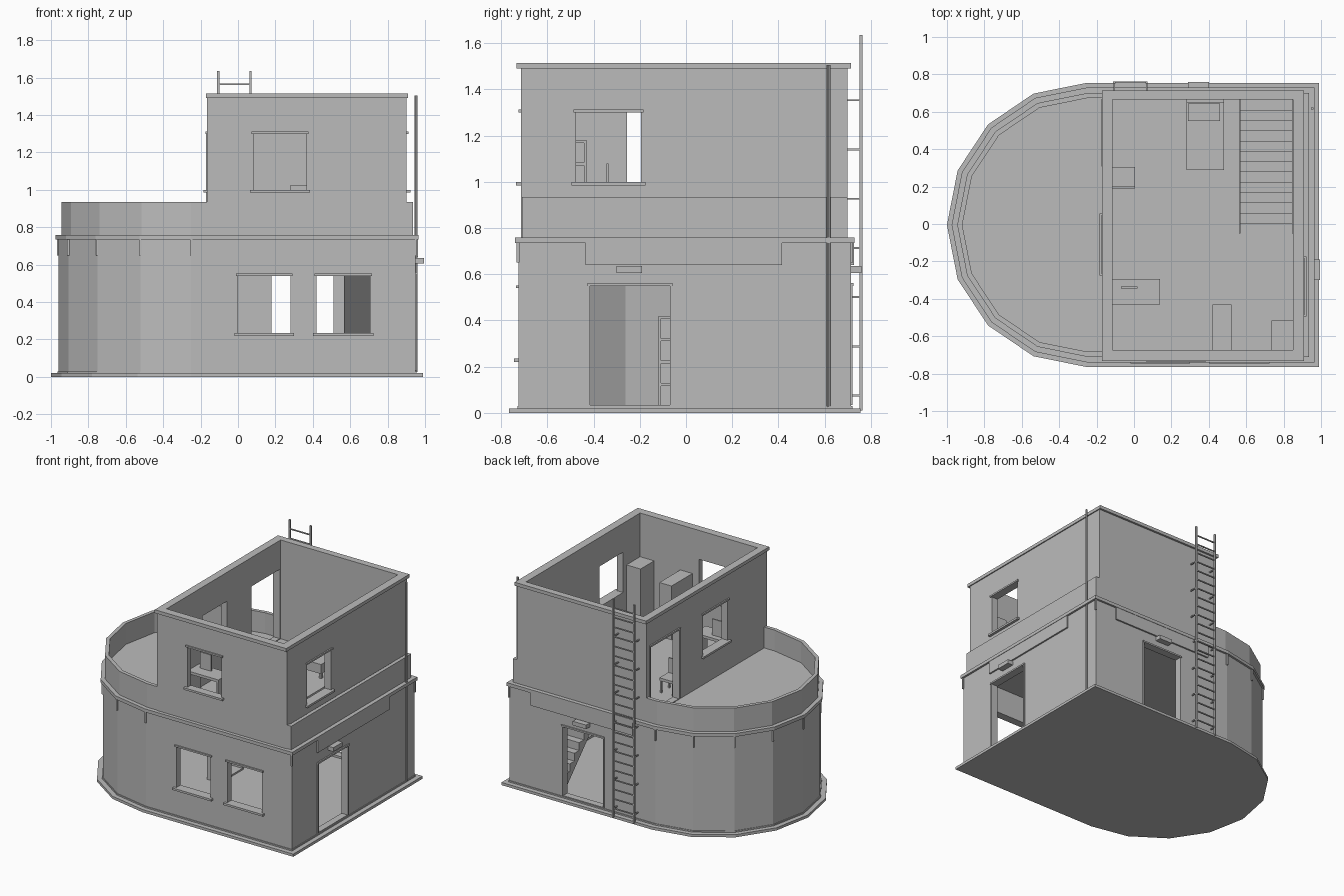
import bpy
import bmesh
from math import sin, cos, pi
from mathutils import Vector

cube = bpy.data.objects.get("Cube")
if cube:
    bpy.data.objects.remove(cube, do_unlink=True)

# One plain material
grey = bpy.data.materials.new("plain grey")
grey.use_nodes = True
tone = (0.5, 0.5, 0.5, 1)
grey.diffuse_color = tone
grey.node_tree.nodes["Principled BSDF"].inputs["Base Color"].default_value = tone
MID = -0.005  # y of the building's centre line


def finish(name, bm):
    bmesh.ops.recalc_face_normals(bm, faces=bm.faces)
    mesh = bpy.data.meshes.new(name)
    bm.to_mesh(mesh)
    bm.free()
    mesh.materials.append(grey)
    obj = bpy.data.objects.new(name, mesh)
    bpy.context.collection.objects.link(obj)
    return obj


def boxes(name, spans):
    """Each span is (x0, x1, y0, y1, z0, z1)."""
    bm = bmesh.new()
    for x0, x1, y0, y1, z0, z1 in spans:
        low, high = Vector((x0, y0, z0)), Vector((x1, y1, z1))
        for v in bmesh.ops.create_cube(bm, size=1)["verts"]:
            v.co = (low + high) / 2 + v.co * (high - low)
    return finish(name, bm)


def prism(name, outline, z0, z1):
    bm = bmesh.new()
    face = bm.faces.new([bm.verts.new((x, y, z0)) for x, y in outline])
    new = bmesh.ops.extrude_face_region(bm, geom=[face])["geom"]
    for v in new:
        if isinstance(v, bmesh.types.BMVert):
            v.co.z = z1
    return finish(name, bm)


def ring(name, outer, inner, z0, z1):
    bm = bmesh.new()
    loops = [[bm.verts.new((x, y, z)) for x, y in line]
             for line, z in ((outer, z0), (outer, z1), (inner, z1), (inner, z0))]
    n = len(outer)
    for k in range(4):
        a, b = loops[k], loops[(k + 1) % 4]
        for i in range(n):
            j = (i + 1) % n
            bm.faces.new((a[i], a[j], b[j], b[i]))
    return finish(name, bm)


def plan(inset):
    """Ground plan: straight on the right, half ellipse on the left."""
    right, half = 0.99 - inset, 0.76 - inset
    pts = [(right, MID - half), (right, MID + half)]
    for k in range(9):
        t = k * pi / 8
        pts.append((-0.25 - (0.75 - inset) * sin(t), MID + half * cos(t)))
    return pts


def rect(x0, x1, y0, y1):
    return [(x0, y0), (x1, y0), (x1, y1), (x0, y1)]


def cut(obj, spans):
    cutter = boxes("cutter", spans)
    cutter.hide_render = True
    mod = obj.modifiers.new("openings", "BOOLEAN")
    mod.operation, mod.solver, mod.object = "DIFFERENCE", "EXACT", cutter
    bpy.context.view_layer.objects.active = obj
    bpy.ops.object.modifier_apply(modifier=mod.name)
    bpy.data.objects.remove(cutter, do_unlink=True)


def on_wall(axis, wall, side, a0, a1, z0, z1, out, back=0.02):
    """Box lying along a wall, reaching out from it and a little into it."""
    d0, d1 = sorted((wall - side * back, wall + side * out))
    return (d0, d1, a0, a1, z0, z1) if axis == "x" else (a0, a1, d0, d1, z0, z1)


def opening(name, axis, wall, side, a0, a1, z0, z1, door=False):
    """Adds the trim and returns the box to cut."""
    lip = 0.012
    trim = [on_wall(axis, wall, side, a0 - lip, a1 + lip, z1, z1 + lip, 0.01)]
    if door:
        trim += [on_wall(axis, wall, side, a0 - lip, a0, z0, z1, 0.006),
                 on_wall(axis, wall, side, a1, a1 + lip, z0, z1, 0.006)]
    else:
        trim.append(on_wall(axis, wall, side, a0 - 0.02, a1 + 0.02, z0 - 0.015, z0, 0.02))
    boxes(name + "_trim", trim)
    return on_wall(axis, wall, side, a0, a1, z0, z1, 0.1, 0.1)


# Ground floor shell
FRONT, BACK, RIGHT = MID - 0.72, MID + 0.72, 0.95
prism("base_slab", plan(0), 0, 0.02)
ground = ring("ground_walls", plan(0.04), plan(0.09), 0.02, 0.75)
cut(ground, [
    opening("front_window_a", "y", FRONT, -1, 0, 0.28, 0.235, 0.54),
    opening("front_window_b", "y", FRONT, -1, 0.42, 0.705, 0.235, 0.54),
    opening("right_door", "x", RIGHT, 1, -0.415, -0.07, 0.035, 0.55, True),
    opening("back_door", "y", BACK, 1, 0.18, 0.51, 0.035, 0.55, True)])
ring("skirting", plan(0.035), plan(0.06), 0.02, 0.03)
ring("cornice", plan(0.025), plan(0.08), 0.735, 0.76)
ring("parapet", plan(0.055), plan(0.082), 0.75, 0.935)
deck = prism("terrace_deck", plan(0.07), 0.74, 0.78)
cut(deck, [(0.565, 0.85, -0.05, 0.665, 0.6, 0.9)])

# Upper floor shell
LEFT2, RIGHT2, FRONT2, BACK2 = -0.165, 0.902, -0.715, 0.7
inside = rect(-0.115, 0.85, -0.675, 0.665)
upper = ring("upper_walls", rect(LEFT2, RIGHT2, FRONT2, BACK2), inside, 0.755, 1.495)
cut(upper, [
    opening("upper_front_window", "y", FRONT2, -1, 0.085, 0.365, 1, 1.3),
    opening("upper_right_window", "x", RIGHT2, 1, -0.475, -0.195, 1, 1.3),
    opening("upper_left_window", "x", LEFT2, -1, -0.255, 0.035, 1, 1.3),
    opening("terrace_door", "x", LEFT2, -1, 0.32, 0.655, 0.785, 1.3, True)])
ring("roof_rim", rect(-0.172, 0.91, -0.733, 0.715), inside, 1.49, 1.515)

# Blank boards and lamps above the two ground doors
boxes("door_boards", [
    on_wall("x", RIGHT, 1, -0.435, 0.415, 0.64, 0.74, 0.012),
    on_wall("y", BACK, 1, -0.07, 0.77, 0.64, 0.74, 0.012)])
boxes("door_lamps", [
    on_wall("x", RIGHT, 1, -0.3, -0.19, 0.605, 0.635, 0.045),
    on_wall("y", BACK, 1, 0.29, 0.4, 0.605, 0.635, 0.045)])

# Small brackets under the cornice
s = 0.006
boxes("cornice_brackets", [(x - s, x + s, y - s, y + s, 0.65, 0.74)
                           for x, y in plan(0.038)])

# Drainpipe
bm = bmesh.new()
bmesh.ops.create_cone(bm, cap_ends=True, segments=8, radius1=0.008, radius2=0.008, depth=1.48)
bmesh.ops.translate(bm, verts=bm.verts, vec=(0.953, 0.617, 0.765))
finish("drainpipe", bm)

# Back ladder
x0, x1, y = -0.105, 0.067, 0.757
bars = [(x - s, x + s, y - s, y + s, 0.01, 1.635) for x in (x0, x1)]
for k in range(22):
    z = 0.075 + 0.071 * k
    bars.append((x0, x1, y - 0.004, y + 0.004, z - 0.004, z + 0.004))
    if k % 3 == 0 and k < 20:
        bars += [(x - 0.004, x + 0.004, 0.69, y, z - 0.004, z + 0.004) for x in (x0, x1)]
boxes("ladder", bars)

# Stairs rising towards the front
steps, run, rise = 13, 0.055, 0.058
profile = [(0.665, 0.02)]
for k in range(steps):
    y, z = 0.665 - run * k, 0.02 + rise * (k + 1)
    profile += [(y, z), (y - run, z)]
profile += [(-0.05, 0.71), (0.61, 0.02)]
bm = bmesh.new()
face = bm.faces.new([bm.verts.new((0.568, y, z)) for y, z in profile])
new = bmesh.ops.extrude_face_region(bm, geom=[face])["geom"]
bmesh.ops.translate(bm, verts=[v for v in new if isinstance(v, bmesh.types.BMVert)],
                    vec=(0.28, 0, 0))
finish("stairs", bm)


# Furniture
def shelf(name, x0, x1, y0, y1, z0, z1, bays):
    """Shelf unit open to the right, with a back panel on its left."""
    t = 0.012
    parts = [(x0, x0 + t, y0, y1, z0, z1), (x0, x1, y0, y0 + t, z0, z1),
             (x0, x1, y1 - t, y1, z0, z1)]
    for k in range(bays + 1):
        z = z0 + (z1 - z0 - t) * k / bays
        parts.append((x0, x1, y0, y1, z, z + t))
    boxes(name, parts)


FLOOR = 0.78
shelf("ground_shelf", -0.17, -0.06, -0.12, 0.15, 0.02, 0.42, 4)
shelf("upper_shelf", 0.42, 0.52, -0.675, -0.43, FLOOR, 1.18, 4)
boxes("wardrobe", [(0.735, 0.85, -0.675, -0.515, FLOOR, 1.19)])
boxes("bed", [(0.28, 0.48, 0.29, 0.665, 0.82, 0.89), (0.28, 0.48, 0.65, 0.665, FLOOR, 1.025),
              (0.29, 0.46, 0.55, 0.645, 0.88, 0.91)]
      + [(x, x + 0.02, 0.3, 0.32, FLOOR, 0.83) for x in (0.285, 0.455)])
boxes("desk", [(-0.115, 0.14, -0.43, -0.295, 0.94, 0.96)]
      + [(x, x + 0.015, -0.425, -0.3, FLOOR, 0.95) for x in (-0.11, 0.12)])
boxes("desk_screen", [(-0.07, 0.02, -0.345, -0.335, 0.955, 1.08)])
boxes("chair", [(-0.115, 0.005, 0.19, 0.305, 0.87, 0.89), (-0.115, 0.005, 0.19, 0.2, 0.87, 1.0)]
      + [(x, x + 0.012, y, y + 0.012, FLOOR, 0.88) for x in (-0.11, -0.01) for y in (0.195, 0.29)])
